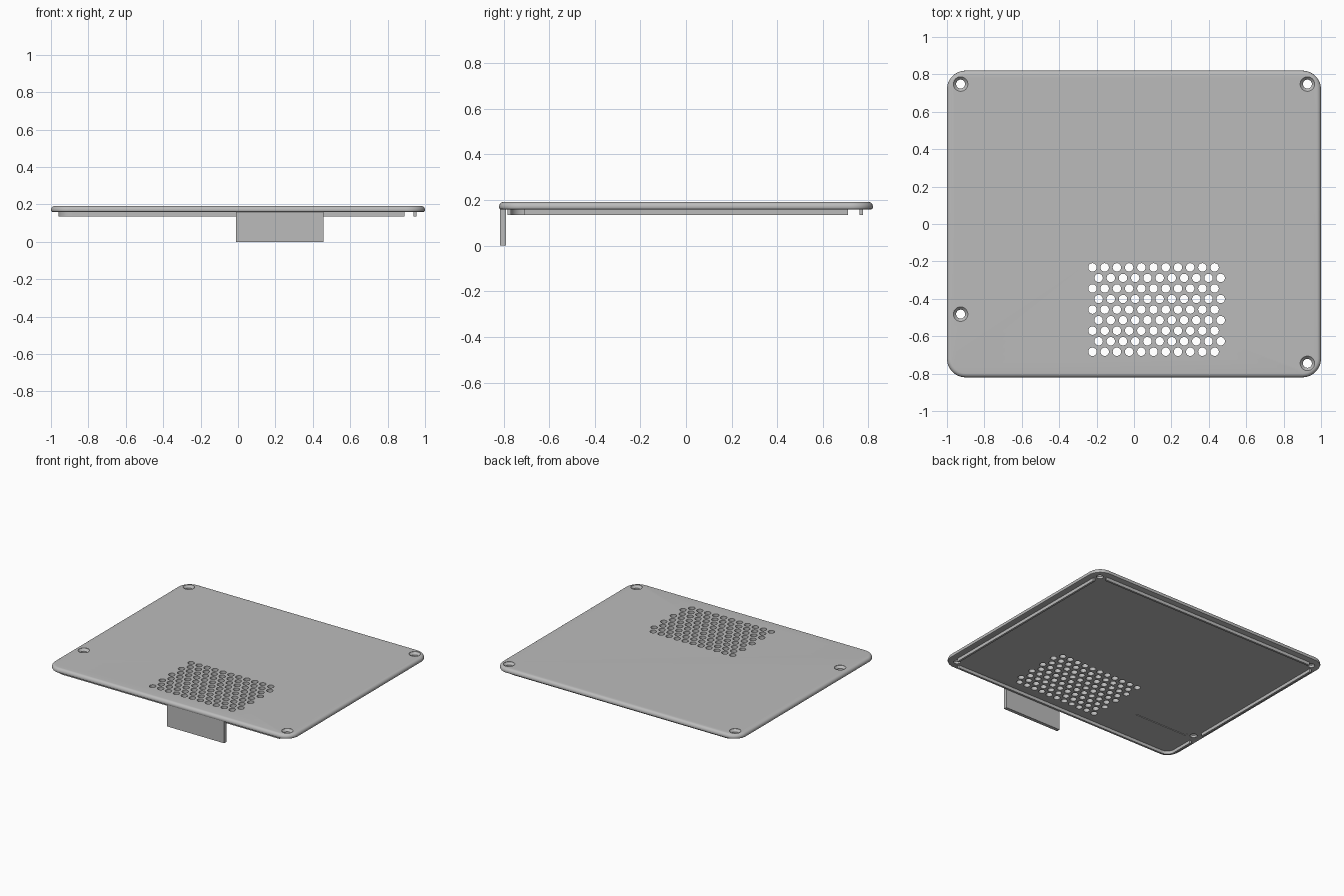
import bpy
import bmesh
from math import sin, cos, pi, radians
from mathutils import Vector

if "Cube" in bpy.data.objects:
    bpy.data.objects.remove(bpy.data.objects["Cube"], do_unlink=True)

TOP, UNDER, LIP_BOTTOM = 0.192, 0.158, 0.135
HALF_X, HALF_Y, CORNER = 1.0, 0.82, 0.1

grey = bpy.data.materials.new("plain_grey")
grey.use_nodes = True
grey.diffuse_color = (0.5, 0.5, 0.5, 1)
grey.node_tree.nodes["Principled BSDF"].inputs["Base Color"].default_value = (0.5, 0.5, 0.5, 1)


def arc(cx, cy, r, start, end, steps):
    return [Vector((cx + r * cos(start + (end - start) * i / steps),
                    cy + r * sin(start + (end - start) * i / steps))) for i in range(steps + 1)]


def rounded_rectangle(inset):
    pts = []
    for k, (sx, sy) in enumerate([(1, 1), (-1, 1), (-1, -1), (1, -1)]):
        pts += arc(sx * (HALF_X - CORNER), sy * (HALF_Y - CORNER), CORNER - inset,
                   k * pi / 2, (k + 1) * pi / 2, 12)
    return pts


def loft(bm, sections):
    """Closed solid through (outline, height) sections, bottom to top."""
    rings = [[bm.verts.new((p.x, p.y, z)) for p in pts] for pts, z in sections]
    n = len(rings[0])
    for low, high in zip(rings, rings[1:]):
        for i in range(n):
            j = (i + 1) % n
            bm.faces.new((low[i], low[j], high[j], high[i]))
    bm.faces.new(rings[0][::-1])
    bm.faces.new(rings[-1])


def finish(bm, name):
    bmesh.ops.recalc_face_normals(bm, faces=bm.faces)
    mesh = bpy.data.meshes.new(name)
    bm.to_mesh(mesh)
    bm.free()
    mesh.materials.append(grey)
    obj = bpy.data.objects.new(name, mesh)
    bpy.context.collection.objects.link(obj)
    return obj


def smooth(obj):
    bpy.ops.object.select_all(action="DESELECT")
    obj.select_set(True)
    bpy.context.view_layer.objects.active = obj
    bpy.ops.object.shade_smooth_by_angle(angle=radians(35))


def circle(x, y, r, sides=24):
    return arc(x, y, r, 0, 2 * pi, sides)[:-1]


def box_outline(x0, x1, y0, y1):
    return [Vector(p) for p in ((x0, y0), (x1, y0), (x1, y1), (x0, y1))]


def wall(name, path, thickness=0.015):
    """Thin upright lip that follows an open path under the plate."""
    left, right = [], []
    for i, p in enumerate(path):
        along = (path[min(i + 1, len(path) - 1)] - path[max(i - 1, 0)]).normalized()
        side = Vector((-along.y, along.x)) * thickness / 2
        left.append(p + side)
        right.append(p - side)
    bm = bmesh.new()
    loft(bm, [(right + left[::-1], LIP_BOTTOM), (right + left[::-1], UNDER + 0.005)])
    smooth(finish(bm, name))


# Cover plate with a rounded upper edge and a small lower bevel
bm = bmesh.new()
sections = [(rounded_rectangle(0.012), UNDER), (rounded_rectangle(0.003), UNDER + 0.003),
            (rounded_rectangle(0), UNDER + 0.009)]
for i in range(1, 7):
    a = i * pi / 12
    sections.append((rounded_rectangle(0.022 * (1 - cos(a))), TOP - 0.022 * (1 - sin(a))))
loft(bm, sections)
plate = finish(bm, "cover_plate")

# Cutter: staggered vent holes, countersunk screw holes, shallow groove beneath
bm = bmesh.new()
for row in range(9):
    for col in range(11):
        hole = circle(-0.222 + 0.0653 * (col + 0.5 * (row % 2)), -0.232 - 0.0564 * row, 0.0225)
        loft(bm, [(hole, UNDER - 0.02), (hole, TOP + 0.02)])
for x, y in [(-0.927, 0.748), (0.927, 0.748), (-0.927, -0.482), (0.927, -0.745)]:
    loft(bm, [(circle(x, y, 0.024), UNDER - 0.02), (circle(x, y, 0.024), TOP - 0.018),
              (circle(x, y, 0.039), TOP - 0.002), (circle(x, y, 0.039), TOP + 0.02)])
groove = box_outline(-0.88, -0.45, -0.515, -0.49)
loft(bm, [(groove, UNDER - 0.02), (groove, UNDER + 0.005)])
cutter = finish(bm, "hole_cutter")
cutter.hide_render = True

cut = plate.modifiers.new("holes", "BOOLEAN")
cut.operation = "DIFFERENCE"
cut.solver = "EXACT"
cut.object = cutter
bpy.context.view_layer.objects.active = plate
bpy.ops.object.modifier_apply(modifier="holes")
bpy.data.objects.remove(cutter, do_unlink=True)
smooth(plate)

# Locating lips, open around the screw holes
V = Vector
wall("left_lip", [V((0.947, -0.71)), V((0.947, 0.71))])
wall("back_lip", [V((0.89, 0.768)), V((-0.89, 0.768))])
wall("right_lip", [V((-0.953, 0.71)), V((-0.953, -0.42))])
wall("front_lip", [V((-0.953, -0.545))] + arc(-0.888, -0.71, 0.065, pi, 1.5 * pi, 10) + [V((0.89, -0.775))])

# Front hanging tab
bm = bmesh.new()
tab = box_outline(-0.01, 0.457, -0.815, -0.79)
loft(bm, [(tab, 0), (tab, UNDER + 0.012)])
finish(bm, "front_tab")
